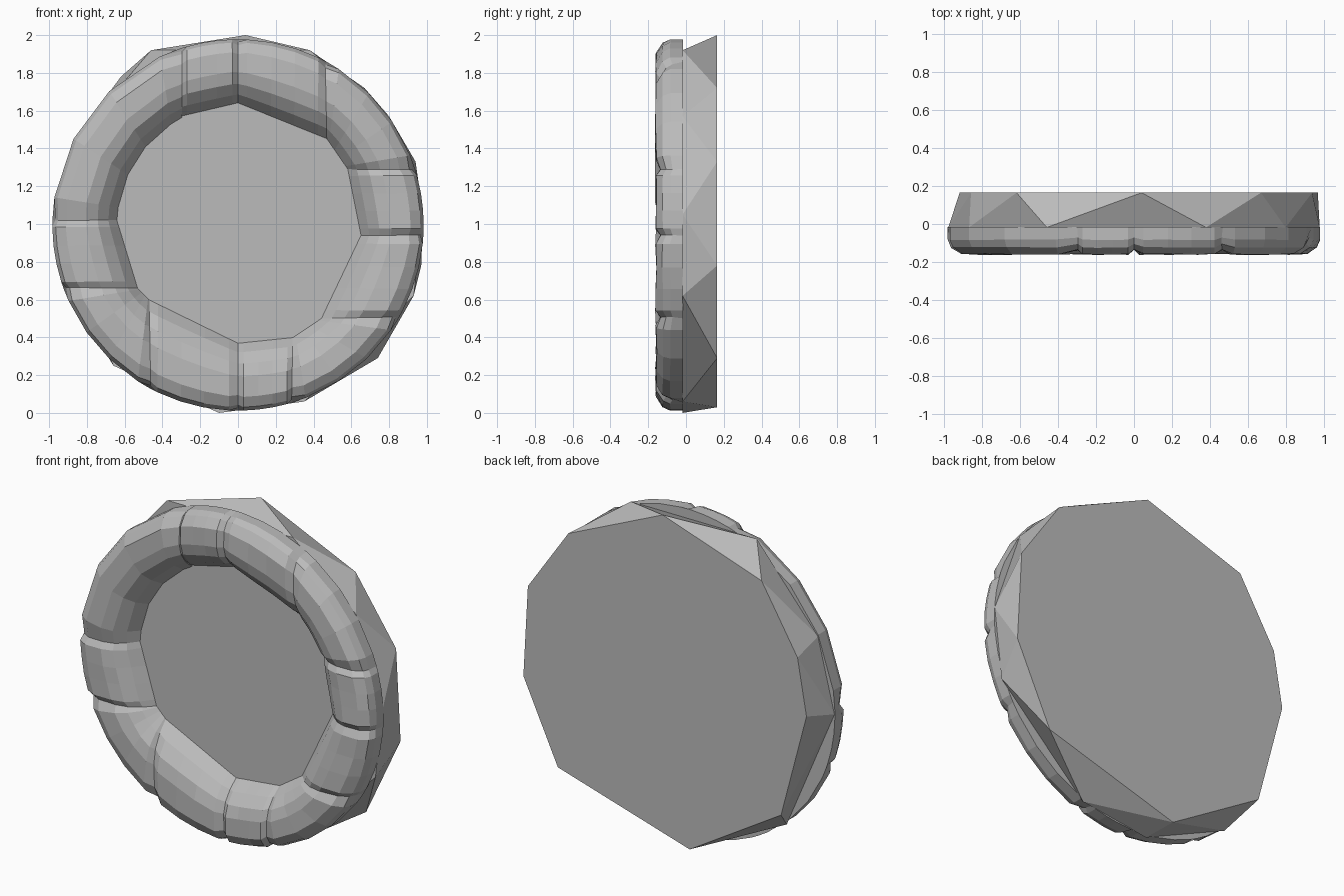
import bpy, bmesh, math, random
from mathutils import Vector

random.seed(4)
cube = bpy.data.objects.get("Cube")
if cube:
    bpy.data.objects.remove(cube)

stone = bpy.data.materials.new("stone_grey")
stone.use_nodes = True
GREY = (0.5, 0.5, 0.5, 1)
stone.diffuse_color = GREY
stone.node_tree.nodes["Principled BSDF"].inputs["Base Color"].default_value = GREY

CENTRE = Vector((0, 0.995))
OUTER = 0.983


def finish(bm, name):
    bmesh.ops.recalc_face_normals(bm, faces=bm.faces)
    mesh = bpy.data.meshes.new(name)
    bm.to_mesh(mesh)
    bm.free()
    mesh.materials.append(stone)
    obj = bpy.data.objects.new(name, mesh)
    bpy.context.collection.objects.link(obj)


# Backing slab: rough faceted disc, hull of a front and a back outline
back = [(.04, 2), (.67, 1.72), (.94, 1.33), (.97, .78), (.74, .29),
        (-.14, .03), (-.75, .4), (-.92, 1.04), (-.86, 1.38), (-.62, 1.78)]
front = [(.38, 1.92), (.8, 1.57), (.98, 1.05), (.93, .62), (.35, .06),
         (-.1, 0), (-.66, .25), (-.98, 1), (-.87, 1.44), (-.46, 1.92)]
bm = bmesh.new()
for outline, y in ((back, .165), (front, -.018)):
    for x, z in outline:
        bm.verts.new((x, y, z))
bmesh.ops.convex_hull(bm, input=bm.verts[:])
bmesh.ops.dissolve_limit(bm, angle_limit=.01, verts=bm.verts[:], edges=bm.edges[:])
finish(bm, "backing_slab")

# Joints between stones, clockwise: inner corner and outer corner
joints = [((0, 1.64), (0, 1.98)), ((.47, 1.45), (.47, 1.86)),
          ((.58, 1.29), (.93, 1.29)), ((.65, .94), (.98, .94)),
          ((.44, .5), (.85, .5)), ((.29, .4), (.29, .05)),
          ((0, .37), (0, .01)), ((-.47, .6), (-.47, .13)),
          ((-.53, .66), (-.92, .66)), ((-.64, 1.02), (-.98, 1.02)),
          ((-.3, 1.57), (-.3, 1.93))]

# Stone cross-section: position from inner to outer edge, and depth
profile = [(0, -.016), (.14, -.09), (.31, -.142), (.5, -.163),
           (.8, -.16), (.95, -.125), (1, -.085), (1, -.016)]
steps = [0, .1, .37, .63, .9, 1]


def swing(a, b, u, radius):
    """Point part-way along the clockwise arc from a to b."""
    a, b = a - CENTRE, b - CENTRE
    start = math.atan2(a.y, a.x)
    sweep = (start - math.atan2(b.y, b.x)) % math.tau
    angle = start - sweep * u
    return CENTRE + Vector((math.cos(angle), math.sin(angle))) * radius


def ring_stone(joint_a, joint_b, name):
    in_a, out_a = map(Vector, joint_a)
    in_b, out_b = map(Vector, joint_b)
    bm = bmesh.new()
    rows = []
    for u in steps:
        # Long stones have a curved inner edge, short ones a straight one
        if (in_a - in_b).length > .6:
            inner = swing(in_a, in_b, u, .64)
        else:
            inner = in_a.lerp(in_b, u)
        outer = swing(out_a, out_b, u, OUTER)
        end = u in (0, 1)
        row = []
        for t, y in profile:
            raised = y < -.08
            if raised:
                y *= .84 if end else random.uniform(.96, 1.01)
            p = inner.lerp(outer, t)
            if raised and end:
                p = p.lerp(CENTRE + (p - CENTRE) * .985, t)
            row.append(bm.verts.new((p.x, y, p.y)))
        rows.append(row)
    n = len(profile)
    for a, b in zip(rows, rows[1:]):
        for i in range(n):
            j = (i + 1) % n
            bm.faces.new((a[i], a[j], b[j], b[i]))
    bm.faces.new(rows[0])
    bm.faces.new(rows[-1])
    finish(bm, name)


for i, joint in enumerate(joints):
    ring_stone(joint, joints[(i + 1) % len(joints)], f"ring_stone_{i + 1}")
